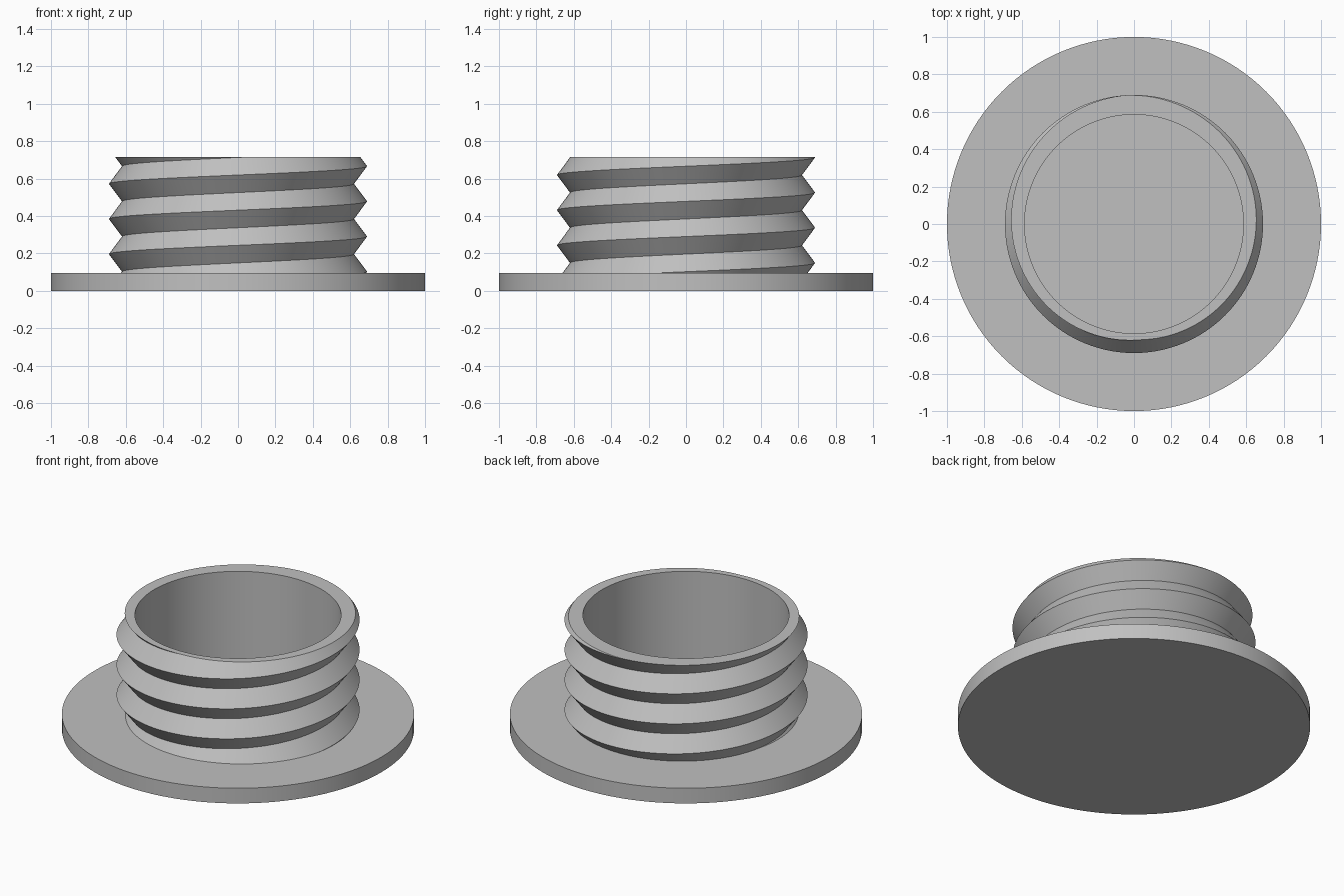
import bpy
import bmesh
from math import cos, sin, pi, radians
from mathutils import Vector

cube = bpy.data.objects.get("Cube")
if cube:
    bpy.data.objects.remove(cube, do_unlink=True)

SEGMENTS = 128
FLANGE_TOP, RIM = 0.095, 0.715
ROOT, CREST, BORE = 0.62, 0.69, 0.585
PITCH, START = 0.188, 0.102

grey = bpy.data.materials.new("plain grey")
grey.use_nodes = True
grey.diffuse_color = (0.53, 0.53, 0.53, 1)
grey.node_tree.nodes["Principled BSDF"].inputs["Base Color"].default_value = grey.diffuse_color


def finish(bm, name):
    """Turn a bmesh into a shaded object."""
    bmesh.ops.recalc_face_normals(bm, faces=bm.faces[:])
    mesh = bpy.data.meshes.new(name)
    bm.to_mesh(mesh)
    bm.free()
    mesh.materials.append(grey)
    obj = bpy.data.objects.new(name, mesh)
    bpy.context.collection.objects.link(obj)
    bpy.ops.object.select_all(action="DESELECT")
    obj.select_set(True)
    bpy.context.view_layer.objects.active = obj
    bpy.ops.object.shade_smooth_by_angle(angle=radians(30))


# Flange: a solid disc whose top also closes the bore
bm = bmesh.new()
bmesh.ops.create_cone(bm, cap_ends=True, segments=SEGMENTS, radius1=1, radius2=1, depth=FLANGE_TOP)
bmesh.ops.translate(bm, verts=bm.verts[:], vec=(0, 0, FLANGE_TOP / 2))
finish(bm, "flange")

# Threaded neck: V-shaped helix, made overlong and trimmed flat at both ends
bm = bmesh.new()
columns = []
for i in range(SEGMENTS + 1):
    turn = i / SEGMENTS
    a = 2 * pi * turn
    column = []
    for k in range(-4, 10):
        r = ROOT if k % 2 else CREST
        column.append(bm.verts.new((r * cos(a), r * sin(a), START + PITCH * (turn + k / 2))))
    columns.append(column)
for left, right in zip(columns, columns[1:]):
    for k in range(len(left) - 1):
        bm.faces.new((left[k], right[k], right[k + 1], left[k + 1]))
bmesh.ops.remove_doubles(bm, verts=bm.verts[:], dist=1e-4)
for z, direction in ((FLANGE_TOP, -1), (RIM, 1)):
    bmesh.ops.bisect_plane(bm, geom=bm.verts[:] + bm.edges[:] + bm.faces[:], dist=1e-5,
                           plane_co=(0, 0, z), plane_no=(0, 0, direction), clear_outer=True)

# Rim and bore: carry the top edge inward, then down to the flange
edges = [e for e in bm.edges if e.is_boundary and all(abs(v.co.z - RIM) < 1e-3 for v in e.verts)]
for z in (RIM, FLANGE_TOP):
    new = bmesh.ops.extrude_edge_only(bm, edges=edges)["geom"]
    edges = [g for g in new if isinstance(g, bmesh.types.BMEdge)]
    for v in (g for g in new if isinstance(g, bmesh.types.BMVert)):
        flat = Vector((v.co.x, v.co.y, 0)).normalized() * BORE
        v.co = (flat.x, flat.y, z)
finish(bm, "threaded_neck")
